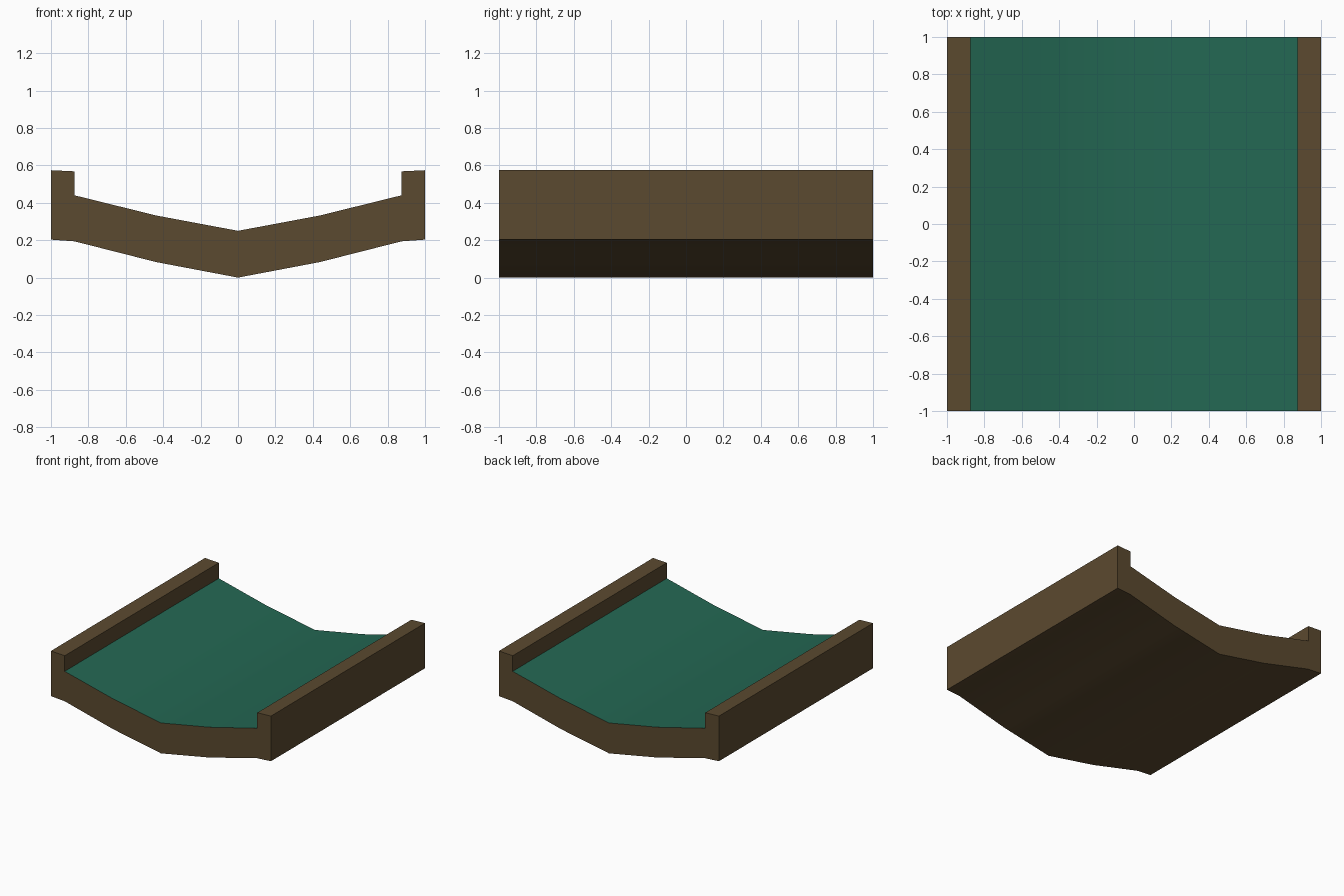
import bpy, bmesh, math

if "Cube" in bpy.data.objects:
    bpy.data.objects.remove(bpy.data.objects["Cube"])


def material(name, rgb):
    m = bpy.data.materials.new(name)
    m.diffuse_color = (*rgb, 1)
    m.use_nodes = True
    m.node_tree.nodes["Principled BSDF"].inputs["Base Color"].default_value = m.diffuse_color
    return m


wood = material("brown wood", (0.105, 0.068, 0.029))
felt = material("green felt", (0.017, 0.135, 0.085))

# Right half of the cross-section: underside outward, then rim and dished top inward
right = [(0, 0), (0.4375, 0.083), (0.875, 0.194), (1, 0.203),
         (1, 0.574), (0.875, 0.568), (0.875, 0.44), (0.4375, 0.332), (0, 0.25)]
left = [(-x, z) for x, z in reversed(right) if x > 0]
profile = right + left

# Trough: one profile extruded from front to back
bm = bmesh.new()
front = bm.faces.new([bm.verts.new((x, -1, z)) for x, z in profile])
ext = bmesh.ops.extrude_face_region(bm, geom=[front], use_keep_orig=True)
bmesh.ops.translate(bm, vec=(0, 2, 0),
                    verts=[e for e in ext["geom"] if isinstance(e, bmesh.types.BMVert)])
bmesh.ops.recalc_face_normals(bm, faces=bm.faces)

# Green on the upward faces between the rims, wood elsewhere
for f in bm.faces:
    if f.normal.z > 0.5 and abs(f.calc_center_median().x) < 0.875:
        f.material_index = 1

mesh = bpy.data.meshes.new("trough")
bm.to_mesh(mesh)
bm.free()
mesh.materials.append(wood)
mesh.materials.append(felt)
trough = bpy.data.objects.new("trough", mesh)
bpy.context.collection.objects.link(trough)

# Soft shading over the shallow bends, sharp rims and ends
bpy.context.view_layer.objects.active = trough
trough.select_set(True)
bpy.ops.object.shade_smooth_by_angle(angle=math.radians(30))
